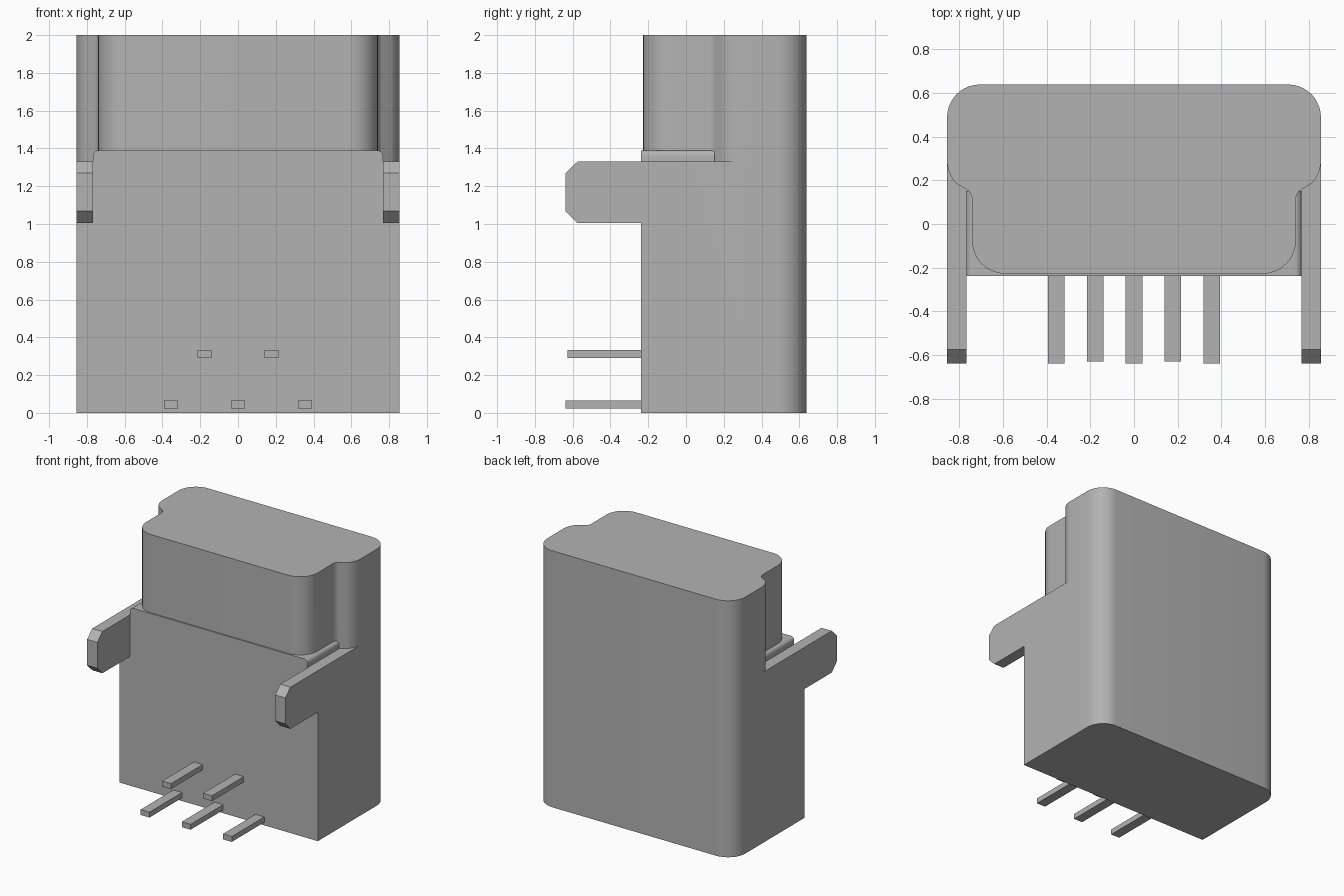
import bpy, bmesh
from math import cos, sin, radians
from mathutils import Matrix, Vector

cube = bpy.data.objects.get("Cube")
if cube:
    bpy.data.objects.remove(cube, do_unlink=True)

grey = bpy.data.materials.new("plain grey")
grey.use_nodes = True
COLOUR = (0.45, 0.45, 0.45, 1)
grey.diffuse_color = COLOUR
grey.node_tree.nodes["Principled BSDF"].inputs["Base Color"].default_value = COLOUR


def arc(cx, cy, r, start, end, steps=10):
    """Points along an arc, angles in degrees."""
    angles = [radians(start + (end - start) * i / steps) for i in range(steps + 1)]
    return [(cx + r * cos(a), cy + r * sin(a)) for a in angles]


def mirrored(half):
    """Close a right-hand half outline by mirroring it in x."""
    return half + [(-x, y) for x, y in reversed(half)]


def prism(name, outline, low, high, axis="Z"):
    """Extrude an outline along z (xy outline), y (xz) or x (yz)."""
    place = {"Z": lambda a, b, t: (a, b, t),
             "Y": lambda a, b, t: (a, t, b),
             "X": lambda a, b, t: (t, a, b)}[axis]
    bm = bmesh.new()
    face = bm.faces.new([bm.verts.new(place(a, b, low)) for a, b in outline])
    moved = bmesh.ops.extrude_face_region(bm, geom=[face])["geom"]
    verts = [v for v in moved if isinstance(v, bmesh.types.BMVert)]
    bmesh.ops.translate(bm, verts=verts, vec=Vector(place(0, 0, high - low)))
    bmesh.ops.recalc_face_normals(bm, faces=bm.faces)
    mesh = bpy.data.meshes.new(name)
    bm.to_mesh(mesh)
    bm.free()
    mesh.materials.append(grey)
    obj = bpy.data.objects.new(name, mesh)
    bpy.context.collection.objects.link(obj)
    return obj


def select(obj):
    bpy.ops.object.select_all(action="DESELECT")
    obj.select_set(True)
    bpy.context.view_layer.objects.active = obj


def merge(base, part):
    """Fuse a part into the base."""
    mod = base.modifiers.new("union", "BOOLEAN")
    mod.operation, mod.solver, mod.object = "UNION", "EXACT", part
    select(base)
    bpy.ops.object.modifier_apply(modifier=mod.name)
    bpy.data.objects.remove(part, do_unlink=True)


W, FRONT, BACK, SHELF = 0.855, -0.237, 0.638, 1.33
rear_corner = arc(W - 0.15, BACK - 0.15, 0.15, 90, 0)

# Lower housing with rounded rear corners
housing = prism("housing", mirrored(rear_corner + [(W, FRONT)]), 0, SHELF)

# Full-height core with waisted shoulders and rounded front corners
core = (rear_corner + arc(W - 0.15, 0.29, 0.15, 0, -45)
        + arc(0.80, 0.11, 0.06, 135, 180, 6)
        + arc(0.59, -0.077, 0.15, 0, -90))
merge(housing, prism("core", mirrored(core), 0, 2))

# Raised step around the foot of the core
step = [(0.767, 1.2)] + arc(0.737, 1.36, 0.03, 0, 90, 6)
merge(housing, prism("step", mirrored(step), FRONT, 0.15, "Y"))

# Chamfered mounting arms on both sides
arm = [(-0.1, SHELF), (-0.575, SHELF), (-0.638, 1.27),
       (-0.638, 1.068), (-0.575, 1.005), (-0.1, 1.005)]
for low, high in ((0.767, W), (-W, -0.767)):
    merge(housing, prism("arm", arm, low, high, "X"))

select(housing)
bpy.ops.object.shade_smooth_by_angle(angle=radians(25))

# Two staggered rows of contact pins
rows = (("lower_pin", (-0.355, 0, 0.355), 0.045, -0.638),
        ("upper_pin", (-0.177, 0.177), 0.311, -0.628))
for name, places, z, tip in rows:
    for x in places:
        section = [(x + sx * 0.038, z + sz * 0.021)
                   for sx, sz in ((-1, -1), (1, -1), (1, 1), (-1, 1))]
        prism(name, section, tip, FRONT, "Y")
